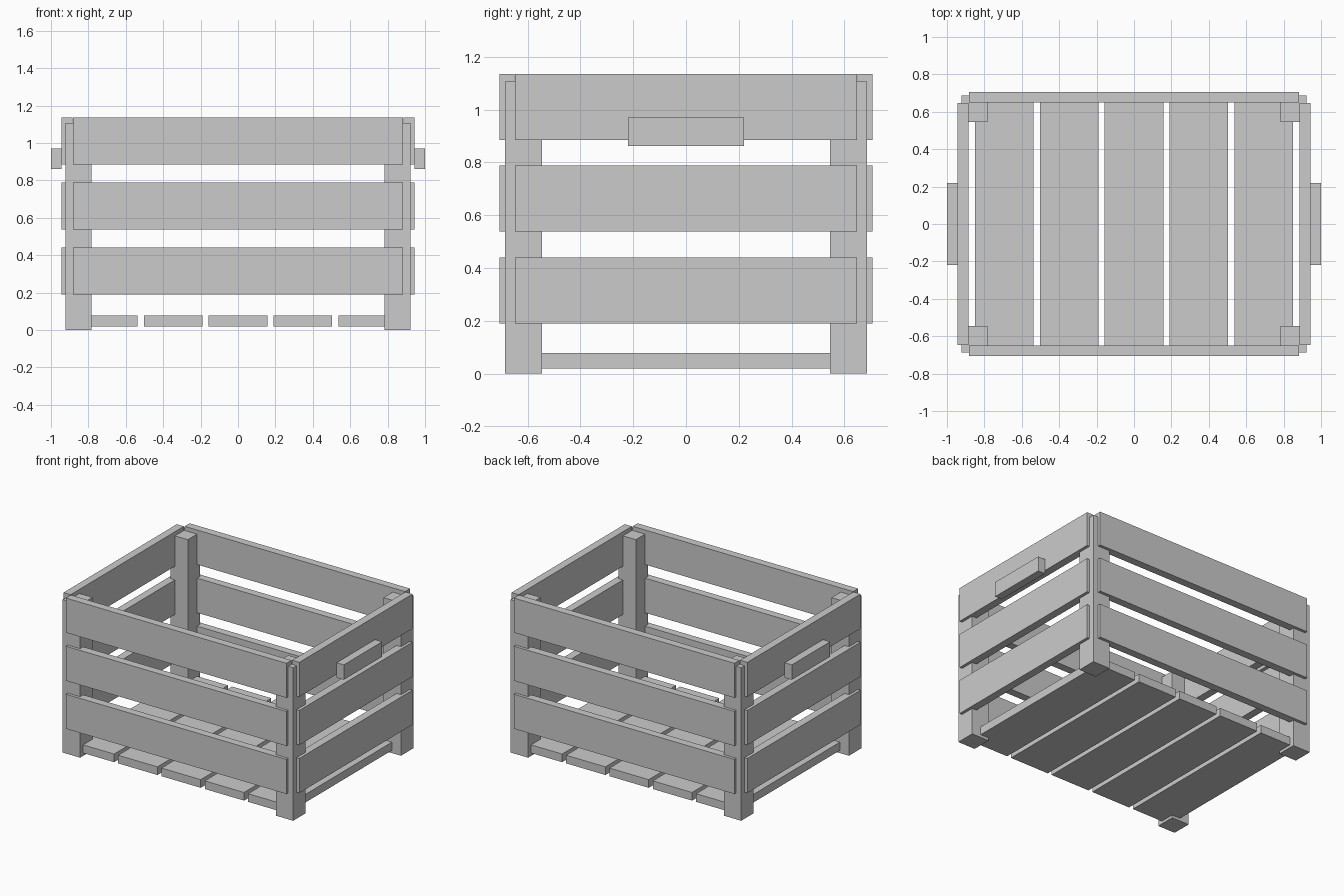
import bpy

if "Cube" in bpy.data.objects:
    bpy.data.objects.remove(bpy.data.objects["Cube"])


def box(name, x, y, z):
    """Axis-aligned box from (min, max) ranges."""
    bpy.ops.mesh.primitive_cube_add(
        size=1, location=[(a + b) / 2 for a, b in (x, y, z)])
    ob = bpy.context.object
    ob.name = name
    ob.scale = [b - a for a, b in (x, y, z)]
    bpy.ops.object.transform_apply(location=False, rotation=False, scale=True)
    return ob


def span(side, inner, outer):
    """Range on the negative or positive side of an axis."""
    return tuple(sorted((side * inner, side * outer)))


SIDES = (-1, 1)

# Corner posts
for sx in SIDES:
    for sy in SIDES:
        box("corner_post", span(sx, 0.783, 0.922), span(sy, 0.545, 0.686), (0, 1.106))

# Three rows of wall slats
for z in (0.191, 0.538, 0.886):
    rows = (z, z + 0.25)
    for s in SIDES:
        box("long_wall_slat", (-0.882, 0.882), span(s, 0.65, 0.707), rows)
        box("end_wall_slat", span(s, 0.886, 0.943), (-0.647, 0.647), rows)

# Handle blocks on both ends
for s in SIDES:
    box("handle", span(s, 0.943, 1.0), (-0.219, 0.219), (0.862, 0.97))

# Floor planks
for i in range(-2, 3):
    c = i * 0.3465
    box("floor_plank", (c - 0.157, c + 0.157), (-0.65, 0.65), (0.02, 0.079))
